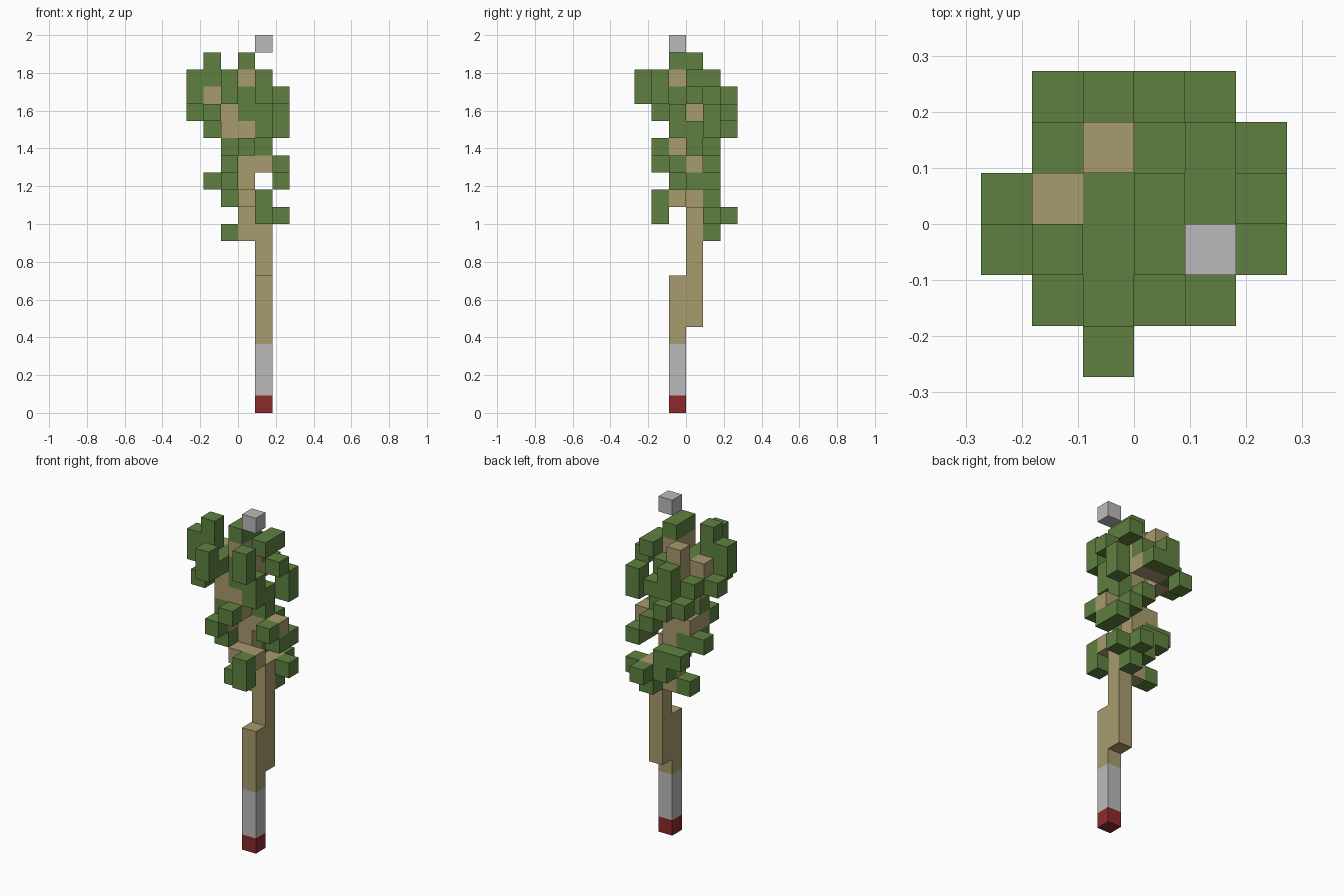
import bpy
import bmesh
from mathutils import Vector

if "Cube" in bpy.data.objects:
    bpy.data.objects.remove(bpy.data.objects["Cube"], do_unlink=True)

UNIT = 2 / 22  # edge of one block


def make_material(name, colour):
    mat = bpy.data.materials.new(name)
    mat.use_nodes = True
    mat.diffuse_color = (*colour, 1)
    mat.node_tree.nodes["Principled BSDF"].inputs["Base Color"].default_value = (*colour, 1)
    return mat


leaf_green = make_material("leaf green", (.114, .217, .052))
wood_tan = make_material("wood tan", (.397, .328, .157))
stone_grey = make_material("stone grey", (.497, .497, .497))
dark_red = make_material("dark red", (.258, .024, .024))

# Each part is a list of upright block columns: x, y, lowest layer, block count
parts = []


def part(name, mat, *columns):
    cells = {(x, y, z + n) for x, y, z, count in columns for n in range(count)}
    parts.append((name, mat, cells))


# Handle, from the foot up
part("foot", dark_red, (1, -1, 0, 1))
part("grey_grip", stone_grey, (1, -1, 1, 3))
part("top_block", stone_grey, (1, -1, 21, 1))

# Trunk steps sideways as it climbs
part("trunk", wood_tan,
     (1, -1, 4, 4), (1, 0, 5, 7), (0, 0, 10, 10))

# Branches
part("lower_branches", wood_tan,
     (1, 1, 11, 1), (0, -1, 12, 1), (1, -1, 12, 1))
part("middle_branches", wood_tan,
     (1, 0, 14, 1), (2, 0, 14, 1), (-1, 0, 14, 1), (-1, -1, 14, 1))
part("upper_branches", wood_tan,
     (0, -1, 15, 2), (-1, -1, 16, 2), (-2, -1, 17, 2), (-2, 0, 17, 2),
     (0, 1, 17, 1), (-1, 1, 17, 3), (0, -1, 19, 1))

# Leaves in three tiers
part("lower_leaves", leaf_green,
     (-1, 0, 10, 1), (1, 1, 10, 1), (2, 1, 11, 1), (1, 2, 11, 1),
     (1, -2, 11, 2), (0, 1, 11, 2), (-1, 1, 12, 1))
part("middle_leaves", leaf_green,
     (-2, 0, 13, 1), (-1, 0, 13, 1), (-1, -1, 13, 1), (2, 0, 13, 1),
     (2, 1, 13, 1), (2, -1, 14, 1), (1, 1, 14, 1), (-1, -2, 14, 1),
     (0, -2, 15, 1), (-1, -1, 15, 1), (1, 0, 15, 2), (0, 1, 15, 1))
part("upper_leaves", leaf_green,
     (1, -1, 16, 2), (2, 1, 16, 2), (-2, 2, 16, 1), (-2, -2, 17, 1),
     (-3, 0, 17, 1), (-2, 1, 17, 1), (0, 2, 17, 1), (-1, 2, 17, 2),
     (0, -1, 17, 2), (2, 0, 18, 1), (0, 1, 18, 1), (-1, 0, 18, 1))
part("crown_leaves", leaf_green,
     (-1, -1, 18, 1), (-1, -2, 18, 1), (-1, -3, 18, 2), (1, -2, 18, 2),
     (-3, -1, 18, 2), (1, 0, 19, 1), (1, 1, 19, 1), (-2, -1, 19, 2),
     (0, -1, 20, 1), (0, 0, 20, 1))

filled = set().union(*(cells for name, mat, cells in parts))


def build(name, mat, cells):
    """Make one block part, leaving out faces hidden between blocks."""
    bm = bmesh.new()
    for cell in sorted(cells):
        centre = Vector(cell) + Vector((.5, .5, .5))
        for axis in range(3):
            for sign in (-1, 1):
                normal = Vector((0, 0, 0))
                normal[axis] = sign
                if tuple(int(c + n) for c, n in zip(cell, normal)) in filled:
                    continue
                side = Vector((normal.y, normal.z, normal.x))
                up = normal.cross(side)
                middle = centre + normal / 2
                corners = (-side - up, side - up, side + up, up - side)
                bm.faces.new([bm.verts.new((middle + c / 2) * UNIT) for c in corners])
    bmesh.ops.remove_doubles(bm, verts=bm.verts, dist=UNIT / 100)
    mesh = bpy.data.meshes.new(name)
    bm.to_mesh(mesh)
    bm.free()
    mesh.materials.append(mat)
    bpy.context.collection.objects.link(bpy.data.objects.new(name, mesh))


for name, mat, cells in parts:
    build(name, mat, cells)
